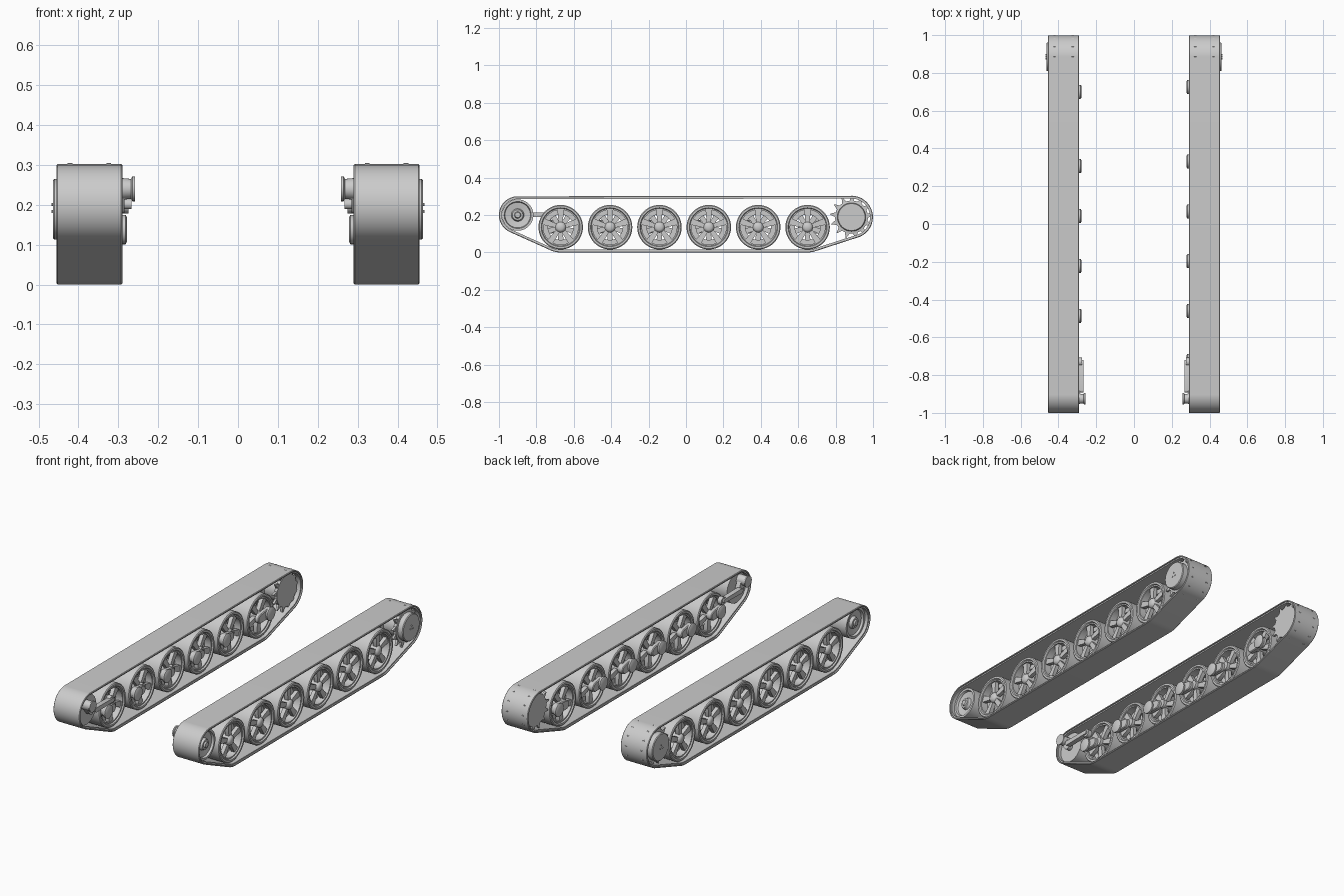
import bpy, bmesh, math
from math import sin, cos, pi, tau

cube = bpy.data.objects.get("Cube")
if cube:
    bpy.data.objects.remove(cube)

grey = bpy.data.materials.new("plain_grey")
grey.use_nodes = True
COLOUR = (0.6, 0.6, 0.6, 1)
grey.diffuse_color = COLOUR
grey.node_tree.nodes["Principled BSDF"].inputs["Base Color"].default_value = COLOUR
built = []


def outline(circles, grow, seg):
    """Rounded hull around (y, z, radius) circles, grown outwards."""
    pts = []
    for i in range(seg):
        c, s = cos(tau * i / seg), sin(tau * i / seg)
        y, z, r = max(circles, key=lambda k: k[0] * c + k[1] * s + k[2])
        r = max(r + grow, 0)
        pts.append((y + r * c, z + r * s))
    return pts


def sweep(bm, circles, profile, seg=32, closed=False):
    """Carry an (x, grow) profile around a hull; cap the ends unless closed."""
    rings = [[bm.verts.new((x, y, z)) for y, z in outline(circles, g, seg)]
             for x, g in profile]
    pairs = list(zip(rings, rings[1:]))
    if closed:
        pairs.append((rings[-1], rings[0]))
    else:
        bm.faces.new(rings[0])
        bm.faces.new(rings[-1])
    for a, b in pairs:
        for i in range(seg):
            j = (i + 1) % seg
            bm.faces.new((a[i], a[j], b[j], b[i]))


def finish(name, bm, right_shift=0):
    """Make the left part and its mirrored right partner."""
    bmesh.ops.remove_doubles(bm, verts=bm.verts, dist=1e-5)
    bmesh.ops.dissolve_degenerate(bm, edges=bm.edges, dist=1e-5)
    for side in ("left", "right"):
        if side == "right":
            for v in bm.verts:
                v.co.x *= -1
                v.co.y += right_shift
        bmesh.ops.recalc_face_normals(bm, faces=bm.faces)
        mesh = bpy.data.meshes.new(f"{side}_{name}")
        bm.to_mesh(mesh)
        mesh.materials.append(grey)
        ob = bpy.data.objects.new(f"{side}_{name}", mesh)
        bpy.context.collection.objects.link(ob)
        built.append(ob)
    bm.free()


def spokes(bm, y, z, count, turn, inner, outer, x0, x1, seg=16):
    """Radial bars; inner and outer are (distance, radius) ends."""
    for k in range(count):
        a = turn + tau * k / count
        ends = [(y + d * cos(a), z + d * sin(a), r) for d, r in (inner, outer)]
        sweep(bm, ends, [(x0, 0), (x1, 0)], seg)


IDLER = (-0.9, 0.2)
SPROCKET = (0.885, 0.189)
WHEEL_Z = 0.135
WHEELS = [-0.67 + 0.264 * i for i in range(6)]

# Track belt: a wide outer band and a slightly narrower inner band
path = [(*IDLER, 0.1), (*SPROCKET, 0.114),
        (WHEELS[0], WHEEL_Z, 0.135), (WHEELS[-1], WHEEL_Z, 0.135)]
bm = bmesh.new()
sweep(bm, path, [(0.29, -0.003), (0.293, 0), (0.452, 0), (0.455, -0.003),
                 (0.455, -0.008), (0.29, -0.008)], 128, True)
finish("track_outer_band", bm)
bm = bmesh.new()
sweep(bm, path, [(0.297, -0.007), (0.448, -0.007),
                 (0.448, -0.015), (0.297, -0.015)], 128, True)
finish("track_inner_band", bm)

# Road wheels: tyre, rim flange, hub and two staggered sets of spokes
for n, y in enumerate(WHEELS, 1):
    c = [(y, WHEEL_Z, 0)]
    bm = bmesh.new()
    sweep(bm, c, [(0.312, 0.114), (0.316, 0.119), (0.43, 0.119), (0.434, 0.114),
                  (0.434, 0.104), (0.427, 0.1), (0.427, 0.093),
                  (0.319, 0.093), (0.319, 0.1), (0.312, 0.104)], 48, True)
    sweep(bm, c, [(0.36, 0.096), (0.385, 0.096), (0.385, 0.068), (0.36, 0.068)], 40, True)
    sweep(bm, c, [(0.31, 0.024), (0.415, 0.03), (0.428, 0.024), (0.434, 0.014)], 24)
    spokes(bm, y, WHEEL_Z, 5, pi / 2, (0.02, 0.011), (0.088, 0.017), 0.398, 0.42)
    spokes(bm, y, WHEEL_Z, 5, -pi / 2, (0.02, 0.011), (0.088, 0.017), 0.325, 0.348)
    finish(f"road_wheel_{n}", bm)

    # Swing arm from the hub to its pivot on the inner side
    py = y + (0.075 if n == 6 else -0.055)
    bm = bmesh.new()
    sweep(bm, [(y, WHEEL_Z, 0.026), (py, 0.14, 0.03)], [(0.292, -0.004), (0.296, 0), (0.314, 0)])
    sweep(bm, [(py, 0.138, 0)], [(0.278, 0.03), (0.282, 0.037), (0.29, 0.037), (0.3, 0.03)], 24)
    finish(f"swing_arm_{n}", bm, -0.025)

# Front idler: recessed dish with a raised rim and stub axle
bm = bmesh.new()
sweep(bm, [(*IDLER, 0)], [(0.315, 0.06), (0.315, 0.084), (0.43, 0.084), (0.43, 0.072),
                          (0.418, 0.068), (0.412, 0.034), (0.428, 0.028),
                          (0.428, 0.018), (0.436, 0.014)], 48)
finish("idler", bm)

# Idler crank: flanged pin and adjusting rod on the inner side
bm = bmesh.new()
sweep(bm, [(-0.925, 0.24, 0)], [(0.258, 0.031), (0.265, 0.031), (0.268, 0.025),
                                (0.29, 0.027), (0.318, 0.027)], 24)
sweep(bm, [(-0.925, 0.24, 0.024), (*IDLER, 0.02)], [(0.285, 0), (0.31, 0)])
sweep(bm, [(-0.88, 0.202, 0.013), (-0.73, 0.202, 0.011)], [(0.267, 0), (0.295, 0)])
sweep(bm, [(-0.73, 0.2, 0)], [(0.275, 0.022), (0.3, 0.022)], 20)
finish("idler_crank", bm)

# Rear sprocket: drum, two toothed rings and an outer cover with bolts
bm = bmesh.new()
sweep(bm, [(*SPROCKET, 0)], [(0.315, 0.05), (0.315, 0.088), (0.333, 0.088), (0.337, 0.066),
                             (0.408, 0.066), (0.412, 0.088), (0.43, 0.088), (0.432, 0.076),
                             (0.46, 0.076), (0.464, 0.072)], 48)
for x in (0.324, 0.421):
    spokes(bm, *SPROCKET, 13, 0.1, (0.08, 0.015), (0.1125, 0.003), x - 0.006, x + 0.006, 12)
spokes(bm, *SPROCKET, 3, pi / 2, (0.012, 0.004), (0.012, 0.004), 0.463, 0.468, 8)
finish("drive_sprocket", bm)

bpy.ops.object.select_all(action='DESELECT')
for ob in built:
    ob.select_set(True)
bpy.context.view_layer.objects.active = built[0]
bpy.ops.object.shade_smooth_by_angle(angle=math.radians(35))
